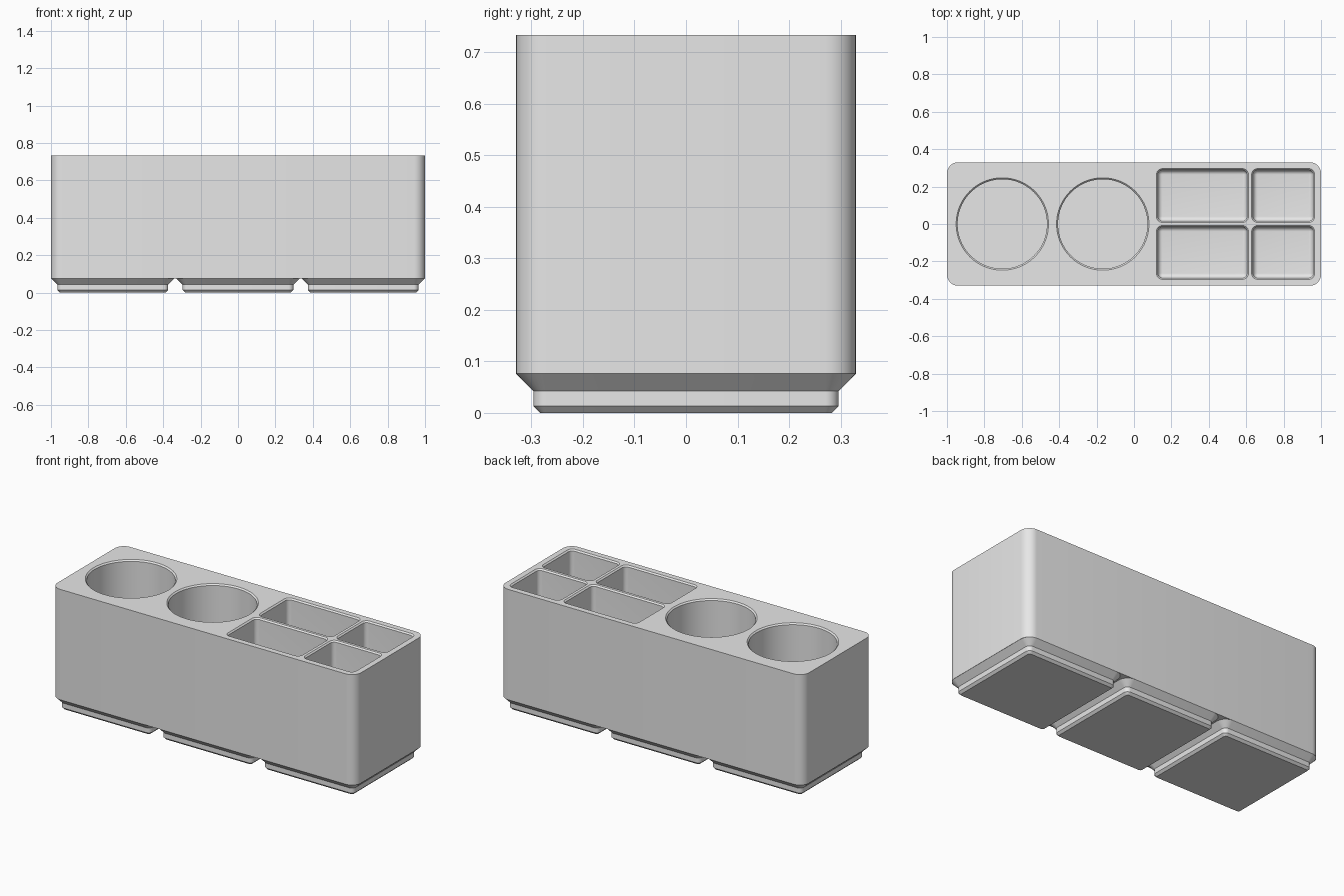
import bpy
import bmesh
import math

if "Cube" in bpy.data.objects:
    bpy.data.objects.remove(bpy.data.objects["Cube"], do_unlink=True)

HEIGHT = 0.733      # overall height
FOOT = 0.076        # height of the feet
HALF_X, HALF_Y = 1.0, 0.33
CORNER = 0.06
PITCH = 0.669       # distance between feet
FLOOR = 0.112       # level of the pocket floors
LIP = 0.008         # chamfer around each opening

grey = bpy.data.materials.new("plain grey")
grey.use_nodes = True
grey.diffuse_color = (0.8, 0.8, 0.8, 1)
grey.node_tree.nodes["Principled BSDF"].inputs["Base Color"].default_value = (0.8, 0.8, 0.8, 1)


def outline(hx, hy, r, steps):
    """Points of a rounded rectangle, counterclockwise."""
    pts = []
    for quarter, (sx, sy) in enumerate([(1, 1), (-1, 1), (-1, -1), (1, -1)]):
        for i in range(steps + 1):
            a = math.pi / 2 * (quarter + i / steps)
            pts.append((sx * (hx - r) + r * math.cos(a), sy * (hy - r) + r * math.sin(a)))
    return pts


def loft(name, centre, hx, hy, r, levels, steps=8, cap_top=True):
    """Stack rounded outlines; levels are (z, inset) pairs from the bottom up."""
    bm = bmesh.new()
    rings = []
    for z, inset in levels:
        pts = outline(hx - inset, hy - inset, max(r - inset, 0.0), steps)
        rings.append([bm.verts.new((x, y, z)) for x, y in pts])
    n = len(rings[0])
    for low, high in zip(rings, rings[1:]):
        for i in range(n):
            j = (i + 1) % n
            bm.faces.new((low[i], low[j], high[j], high[i]))
    bm.faces.new(rings[0][::-1])
    if cap_top:
        bm.faces.new(rings[-1])
    bmesh.ops.remove_doubles(bm, verts=bm.verts, dist=1e-5)
    bmesh.ops.recalc_face_normals(bm, faces=bm.faces)
    mesh = bpy.data.meshes.new(name)
    bm.to_mesh(mesh)
    bm.free()
    mesh.materials.append(grey)
    obj = bpy.data.objects.new(name, mesh)
    obj.location = (centre[0], centre[1], 0)
    bpy.context.collection.objects.link(obj)
    return obj


def activate(obj):
    bpy.ops.object.select_all(action='DESELECT')
    obj.select_set(True)
    bpy.context.view_layer.objects.active = obj


# Solid block
body = loft("bin_body", (0, 0), HALF_X, HALF_Y, CORNER, [(FOOT, 0), (HEIGHT, 0)])

# Opening chamfer, carried a little above the top
rim = [(HEIGHT - LIP, LIP), (HEIGHT + LIP, -LIP)]
cutters = []

# Two round pockets
R = 0.247
for x in (-0.704, -0.167):
    cutters.append(loft("round_pocket_cutter", (x, 0), R, R, R,
                        [(FLOOR, LIP)] + rim, steps=20))

# Four rectangular pockets with a rounded floor edge
FILLET = 0.024
fillet = []
for i in range(6):
    a = math.pi / 2 * i / 6
    fillet.append((FLOOR + FILLET * (1 - math.cos(a)), LIP + FILLET * (1 - math.sin(a))))
fillet.append((FLOOR + FILLET, LIP))
for x0, x1 in ((0.12, 0.612), (0.629, 0.966)):
    for side in (-1, 1):
        cutters.append(loft("square_pocket_cutter", ((x0 + x1) / 2, side * 0.152),
                            (x1 - x0) / 2, 0.144, LIP + FILLET, fillet + rim))

for cutter in cutters:
    cutter.hide_render = True
    mod = body.modifiers.new("pocket", 'BOOLEAN')
    mod.operation = 'DIFFERENCE'
    mod.solver = 'EXACT'
    mod.object = cutter
    activate(body)
    bpy.ops.object.modifier_apply(modifier=mod.name)
    bpy.data.objects.remove(cutter, do_unlink=True)

# Three stepped feet
parts = [body]
for name, x in (("right_foot", -PITCH), ("middle_foot", 0), ("left_foot", PITCH)):
    parts.append(loft(name, (x, 0), HALF_Y, HALF_Y, CORNER,
                      [(0, 0.047), (0.013, 0.034), (0.042, 0.034), (FOOT, 0)],
                      cap_top=False))

for part in parts:
    activate(part)
    bpy.ops.object.shade_smooth_by_angle(angle=math.radians(30))
